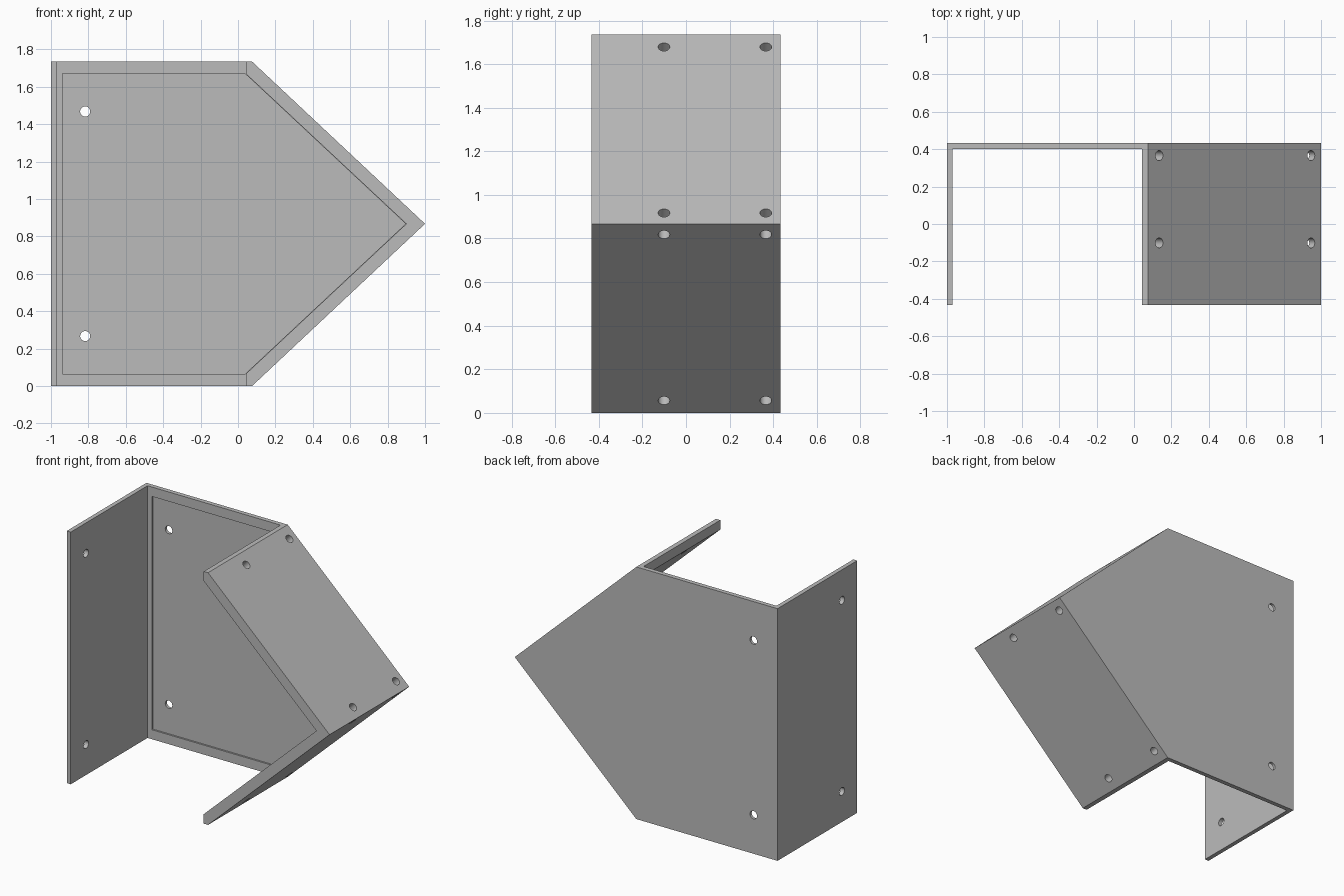
import bpy, math
from mathutils import Vector

if "Cube" in bpy.data.objects:
    bpy.data.objects.remove(bpy.data.objects["Cube"])

H = 1.735           # overall height
MID = H / 2         # height of the pointed tip
D = 0.433           # half depth
BACK = 0.402        # front surface of the back plate


def prism(name, outline, y0, y1):
    """Solid made from an x-z outline extruded along y."""
    n = len(outline)
    verts = [(x, y, z) for y in (y0, y1) for x, z in outline]
    faces = [list(range(n)), list(range(2 * n - 1, n - 1, -1))]
    faces += [(i, i + n, (i + 1) % n + n, (i + 1) % n) for i in range(n)]
    mesh = bpy.data.meshes.new(name)
    mesh.from_pydata(verts, [], faces)
    obj = bpy.data.objects.new(name, mesh)
    bpy.context.collection.objects.link(obj)
    return obj


def cut(body, cutter):
    """Subtract the cutter and remove it."""
    bpy.context.view_layer.objects.active = body
    mod = body.modifiers.new("cut", 'BOOLEAN')
    mod.operation = 'DIFFERENCE'
    mod.solver = 'EXACT'
    mod.object = cutter
    bpy.ops.object.modifier_apply(modifier=mod.name)
    bpy.data.objects.remove(cutter)


def drill(body, point, axis, length):
    """Round screw hole centred on a point along an axis."""
    axis = Vector(axis)
    bpy.ops.mesh.primitive_cylinder_add(
        vertices=24, radius=0.027, depth=length, location=point,
        rotation=axis.to_track_quat('Z', 'Y').to_euler())
    cut(body, bpy.context.object)


# Five-sided block that becomes the bracket
body = prism("corner_bracket",
             [(-1, 0), (0.075, 0), (1, MID), (0.075, H), (-1, H)], -D, D)

# Hollow it, leaving back plate, side flange and two slanted flanges
cut(body, prism("hollow",
                [(-0.97, -0.2), (0.042, -0.2), (0.042, 0.065), (0.9, MID),
                 (0.042, H - 0.065), (0.042, H + 0.2), (-0.97, H + 0.2)],
                -D - 0.2, BACK))

# Shallow recessed panel in the back plate
cut(body, prism("recess",
                [(-0.937, 0.065), (0.038, 0.065), (0.896, MID),
                 (0.038, H - 0.065), (-0.937, H - 0.065)], 0.0, BACK + 0.012))

# Screw holes in the back plate and the side flange
for z in (0.267, H - 0.267):
    drill(body, (-0.817, D, z), (0, 1, 0), 0.2)
for z in (0.21, H - 0.21):
    drill(body, (-1, -0.267, z), (1, 0, 0), 0.2)

# Screw holes square to the slanted flanges
slope = MID / 0.925
for side in (1, -1):
    normal = Vector((slope, 0, side)).normalized()
    for x in (0.135, 0.947):
        surface = Vector((x, 0, MID + side * (1 - x) * slope))
        for y in (-0.101, 0.366):
            p = surface - normal * 0.025 + Vector((0, y, 0))
            drill(body, p, normal, 0.11)

# Single grey finish
grey = bpy.data.materials.new("grey")
grey.diffuse_color = (0.5, 0.5, 0.5, 1)
grey.use_nodes = True
grey.node_tree.nodes["Principled BSDF"].inputs["Base Color"].default_value = grey.diffuse_color
body.data.materials.clear()
body.data.materials.append(grey)
for poly in body.data.polygons:
    poly.material_index = 0
bpy.ops.object.select_all(action='DESELECT')
body.select_set(True)
bpy.context.view_layer.objects.active = body
bpy.ops.object.shade_smooth_by_angle(angle=math.radians(30))
